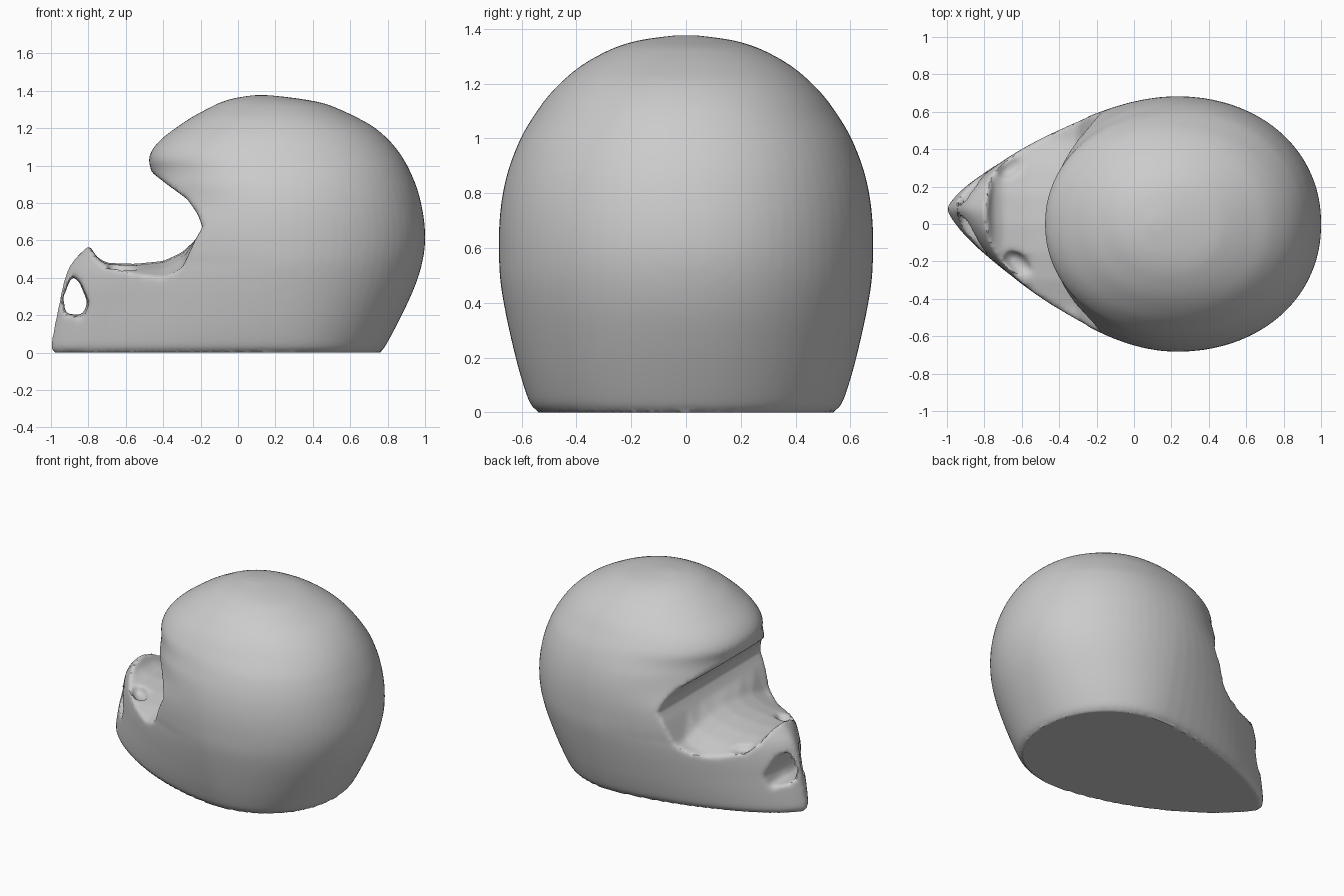
import bpy, bmesh, math

if "Cube" in bpy.data.objects:
    bpy.data.objects.remove(bpy.data.objects["Cube"], do_unlink=True)

grey = bpy.data.materials.new("matte grey")
grey.use_nodes = True
grey.diffuse_color = (0.6, 0.6, 0.6, 1)
grey.node_tree.nodes["Principled BSDF"].inputs["Base Color"].default_value = (0.6, 0.6, 0.6, 1)


def loft(name, rings):
    """Skin a list of equal-length rings and cap both ends."""
    bm = bmesh.new()
    rows = [[bm.verts.new(p) for p in ring] for ring in rings]
    n = len(rows[0])
    for a, b in zip(rows, rows[1:]):
        for i in range(n):
            bm.faces.new((a[i], a[(i + 1) % n], b[(i + 1) % n], b[i]))
    bm.faces.new(rows[0])
    bm.faces.new(rows[-1])
    bmesh.ops.recalc_face_normals(bm, faces=bm.faces)
    mesh = bpy.data.meshes.new(name)
    bm.to_mesh(mesh)
    bm.free()
    obj = bpy.data.objects.new(name, mesh)
    bpy.context.collection.objects.link(obj)
    return obj


# Shell sections: height, front x, back x, half width
SECTIONS = [
    (0.0, -0.985, 0.76, 0.535), (0.03, -1.0, 0.785, 0.568), (0.13, -0.985, 0.84, 0.603),
    (0.25, -0.96, 0.90, 0.634), (0.37, -0.935, 0.952, 0.66), (0.48, -0.89, 0.985, 0.678),
    (0.58, -0.79, 1.0, 0.683), (0.68, -0.67, 0.998, 0.682), (0.78, -0.54, 0.983, 0.672),
    (0.88, -0.475, 0.957, 0.65), (0.97, -0.465, 0.92, 0.617), (1.03, -0.478, 0.888, 0.588),
    (1.09, -0.455, 0.847, 0.55), (1.15, -0.40, 0.793, 0.507), (1.21, -0.32, 0.72, 0.45),
    (1.26, -0.245, 0.63, 0.39), (1.30, -0.17, 0.545, 0.325), (1.335, -0.10, 0.45, 0.25),
    (1.36, -0.02, 0.31, 0.16), (1.376, 0.08, 0.17, 0.04)]


def spline(rows, steps=4):
    """Catmull-Rom interpolation between table rows."""
    pts = [rows[0]] + rows + [rows[-1]]
    out = []
    for a, b, c, d in zip(pts, pts[1:], pts[2:], pts[3:]):
        for i in range(steps):
            t = i / steps
            out.append([q + 0.5 * t * (r - p + t * (2 * p - 5 * q + 4 * r - s
                                                    + t * (3 * (q - r) + s - p)))
                        for p, q, r, s in zip(a, b, c, d)])
    return out + [rows[-1]]


def section(z, front, back, w, steps=36):
    """Round at the back, tapering to a narrow chin at the front low down."""
    mid = (front + back) / 2
    c = 0.22 + (mid - 0.22) * min(1, max(0, (z - 0.9) / 0.15))
    s = min(1, max(0, (0.9 - z) / 0.42))
    ring = []
    for i in range(2 * steps):
        t = math.pi * i / steps
        u, v = math.cos(t), math.sin(t)
        side = math.copysign(1, v)
        if u <= 0:
            ring.append((c + abs(u) ** 0.95 * (back - c), side * w * abs(v) ** 0.95, z))
        else:
            y = side * w * max(0, 1 - u ** (2.1 - 0.45 * s)) ** (0.48 + 0.24 * s)
            ring.append((c + u * (front - c), y + 0.08 * s * u * u, z))
    return ring


shell = loft("helmet_shell", [section(*row) for row in spline(SECTIONS)])

# Face opening, its floor falling away towards both sides
OPENING = [(-1.4, 0.97), (-0.47, 0.97), (-0.38, 0.90), (-0.27, 0.82), (-0.215, 0.74),
           (-0.19, 0.67), (-0.23, 0.60), (-0.30, 0.535), (-0.40, 0.49), (-0.55, 0.475),
           (-0.70, 0.48), (-0.755, 0.51), (-0.79, 0.57), (-0.87, 0.60), (-1.4, 0.60)]


def floor_drop(z, y):
    return 0.085 * min(1, (y / 0.45) ** 2) if z < 0.56 else 0


opening = loft("opening_cutter", [
    [(x, y, z - floor_drop(z, y)) for x, z in OPENING]
    for y in (-0.9, -0.45, -0.3, -0.15, 0, 0.15, 0.3, 0.45, 0.9)])

# Vent running through the chin, flared outwards
VENT = [(-0.925, 0.21), (-0.93, 0.30), (-0.89, 0.41), (-0.85, 0.38), (-0.805, 0.27), (-0.83, 0.20)]
vent = loft("vent_cutter", [
    [(-0.87 + (x + 0.87) * k, y, 0.29 + (z - 0.29) * k) for x, z in VENT]
    for y, k in ((-0.3, 1.3), (0.06, 1.0), (0.42, 1.3))])

cutters = [opening, vent]

# Small pockets in the floor behind the chin
for x, y in ((-0.65, 0.31), (-0.62, -0.21)):
    bpy.ops.mesh.primitive_ico_sphere_add(subdivisions=2, radius=1, location=(x, y, 0.45))
    pocket = bpy.context.object
    pocket.name = "pocket_cutter"
    pocket.scale = (0.09, 0.05, 0.045)
    pocket.rotation_euler.z = math.copysign(0.7, y)
    cutters.append(pocket)

for cutter in cutters:
    cutter.hide_render = True
    mod = shell.modifiers.new(cutter.name, 'BOOLEAN')
    mod.object = cutter
    mod.operation = 'DIFFERENCE'
    mod.solver = 'EXACT'

# Soften the cut edges into one moulded surface
remesh = shell.modifiers.new("remesh", 'REMESH')
remesh.mode = 'VOXEL'
remesh.voxel_size = 0.016
relax = shell.modifiers.new("relax", 'SMOOTH')
relax.factor = 0.5
relax.iterations = 6

bpy.ops.object.select_all(action='DESELECT')
shell.select_set(True)
bpy.context.view_layer.objects.active = shell
for name in [m.name for m in shell.modifiers]:
    bpy.ops.object.modifier_apply(modifier=name)
for cutter in cutters:
    bpy.data.objects.remove(cutter, do_unlink=True)

# Flatten the base and finish
for v in shell.data.vertices:
    if v.co.z < 0.006:
        v.co.z = 0
shell.data.materials.clear()
shell.data.materials.append(grey)
bpy.ops.object.shade_smooth_by_angle(angle=math.radians(40))
